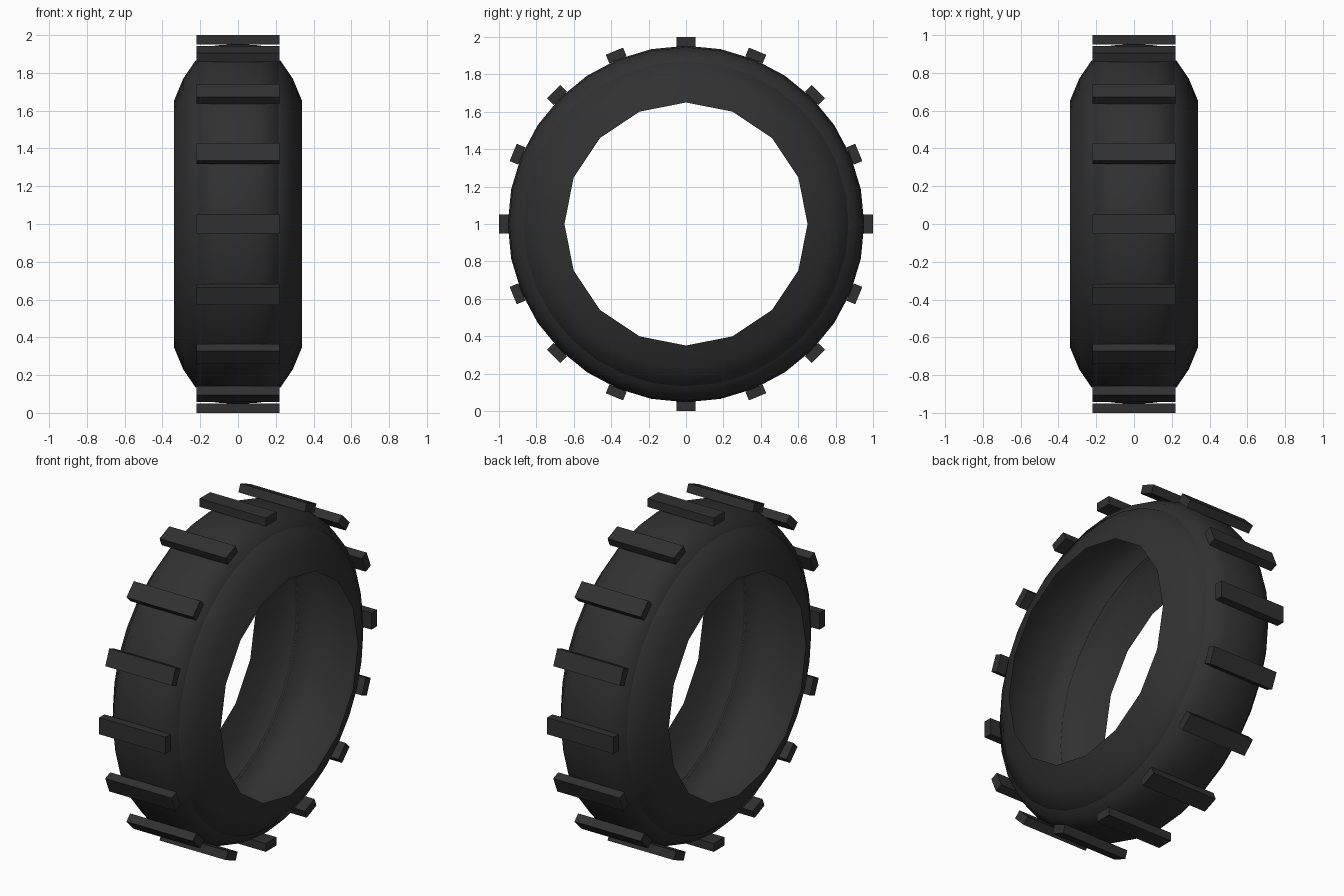
import bpy, bmesh, math
from mathutils import Matrix, Vector

cube = bpy.data.objects.get("Cube")
if cube:
    bpy.data.objects.remove(cube, do_unlink=True)

SEGMENTS = 32
BLOCKS = 16
CENTRE = Vector((0, 0, 1))

rubber = bpy.data.materials.new("black rubber")
rubber.use_nodes = True
rubber.diffuse_color = (0.03, 0.03, 0.03, 1)
rubber.node_tree.nodes["Principled BSDF"].inputs["Base Color"].default_value = (0.03, 0.03, 0.03, 1)


def finish(name, bm, smooth):
    bmesh.ops.recalc_face_normals(bm, faces=bm.faces)
    mesh = bpy.data.meshes.new(name)
    bm.to_mesh(mesh)
    bm.free()
    mesh.materials.append(rubber)
    obj = bpy.data.objects.new(name, mesh)
    bpy.context.collection.objects.link(obj)
    if smooth:
        bpy.ops.object.select_all(action="DESELECT")
        obj.select_set(True)
        bpy.context.view_layer.objects.active = obj
        bpy.ops.object.shade_smooth_by_angle(angle=math.radians(40))
    return obj


def revolve(name, profile, coarse_rim=False):
    """Sweep (x, radius) points about the x axis; a coarse rim has half the corners."""
    bm = bmesh.new()
    rings = []
    for i, (x, radius) in enumerate(profile):
        ring = []
        for s in range(SEGMENTS):
            a = math.tau * s / SEGMENTS
            r = radius
            if coarse_rim and i == 0 and s % 2:
                r *= math.cos(math.tau / SEGMENTS)
            ring.append(bm.verts.new(CENTRE + Vector((x, r * math.sin(a), r * math.cos(a)))))
        rings.append(ring)
    for inner, outer in zip(rings, rings[1:]):
        for s in range(SEGMENTS):
            t = (s + 1) % SEGMENTS
            bm.faces.new((inner[s], inner[t], outer[t], outer[s]))
    return finish(name, bm, True)


# Crowned tread band with rounded shoulders
half = [(0.22, 0.86), (0.19, 0.91), (0.12, 0.945)]
revolve("tread_band", half + [(0, 0.953)] + [(-x, r) for x, r in reversed(half)])

# Open sidewalls, slightly overlapping the band
for name, side in (("left_sidewall", 1), ("right_sidewall", -1)):
    wall = [(0.34, 0.65), (0.29, 0.77), (0.225, 0.865), (0.21, 0.87)]
    revolve(name, [(side * x, r) for x, r in wall], coarse_rim=True)

# Ring of raised tread blocks
bm = bmesh.new()
for i in range(BLOCKS):
    place = (Matrix.Translation(CENTRE)
             @ Matrix.Rotation(math.tau * i / BLOCKS, 4, "X")
             @ Matrix.Translation((0, 0, 0.975))
             @ Matrix.Diagonal((0.44, 0.1, 0.05, 1)))
    bmesh.ops.create_cube(bm, size=1, matrix=place)
finish("tread_blocks", bm, False)
